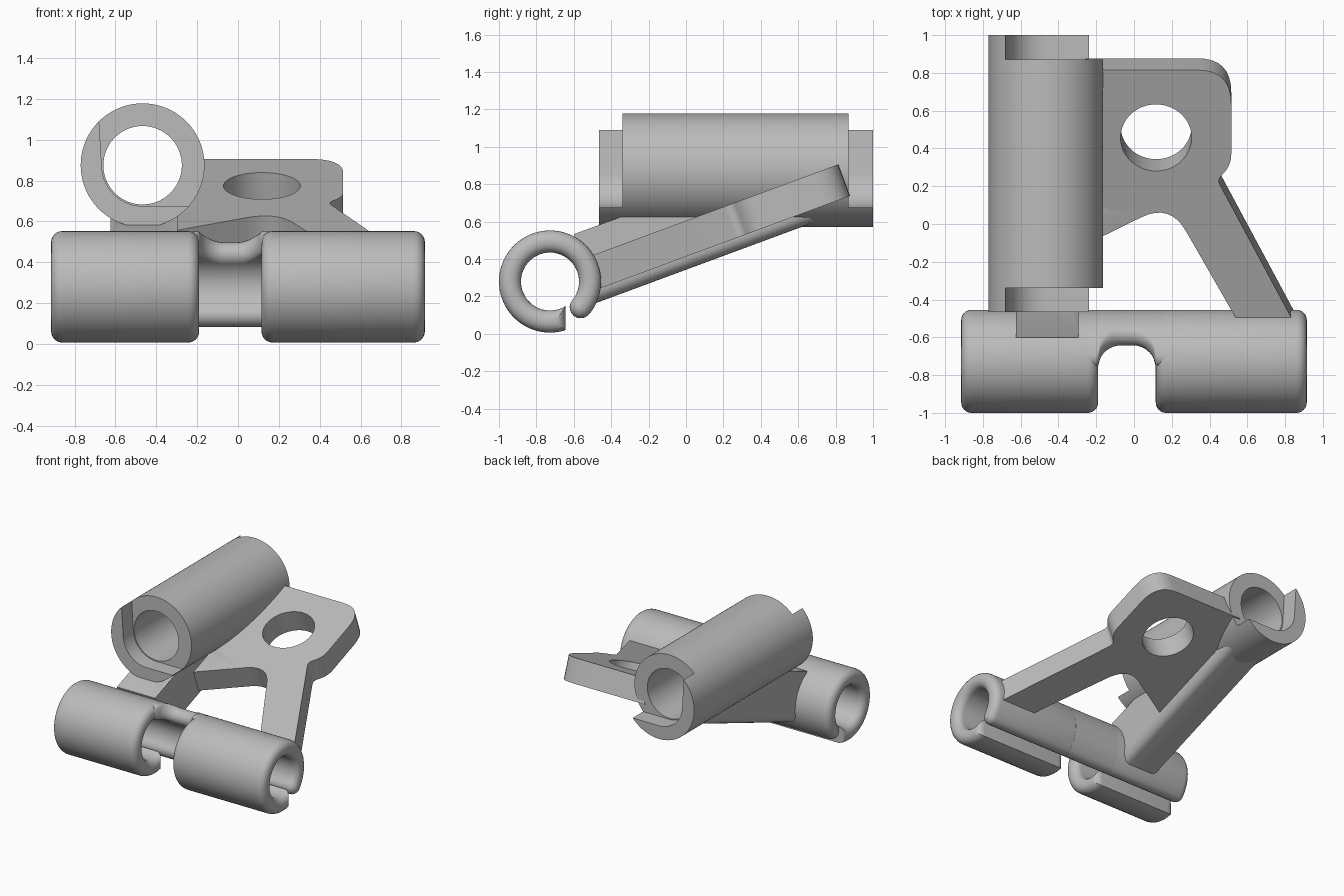
import bpy, bmesh
from math import sin, cos, acos, pi, radians
from mathutils import Vector

cube = bpy.data.objects.get("Cube")
if cube:
    bpy.data.objects.remove(cube, do_unlink=True)

grey = bpy.data.materials.new("plain_grey")
grey.use_nodes = True
COLOUR = (0.5, 0.5, 0.5, 1)
grey.diffuse_color = COLOUR
grey.node_tree.nodes["Principled BSDF"].inputs["Base Color"].default_value = COLOUR


def loft(name, rings, bevel_rule=None, bevel=0.0):
    """Join equal rings of points into a closed solid."""
    bm = bmesh.new()
    rows = [[bm.verts.new(p) for p in ring] for ring in rings]
    n = len(rows[0])
    for a, b in zip(rows, rows[1:]):
        for i in range(n):
            j = (i + 1) % n
            bm.faces.new((a[i], a[j], b[j], b[i]))
    bm.faces.new(rows[0][::-1])
    bm.faces.new(rows[-1])
    bmesh.ops.recalc_face_normals(bm, faces=bm.faces)
    if bevel_rule:
        edges = [e for e in bm.edges if bevel_rule(e)]
        bmesh.ops.bevel(bm, geom=edges, offset=bevel, segments=6,
                        profile=0.5, affect='EDGES')
    mesh = bpy.data.meshes.new(name)
    bm.to_mesh(mesh)
    bm.free()
    mesh.materials.append(grey)
    obj = bpy.data.objects.new(name, mesh)
    bpy.context.collection.objects.link(obj)
    return obj


def finish(obj, cutters=()):
    """Cut the part, then smooth its curved faces."""
    for c in cutters:
        mod = obj.modifiers.new("cut", 'BOOLEAN')
        mod.operation, mod.solver, mod.object = 'DIFFERENCE', 'EXACT', c
    if cutters:
        bpy.context.view_layer.update()
        dg = bpy.context.evaluated_depsgraph_get()
        mesh = bpy.data.meshes.new_from_object(obj.evaluated_get(dg))
        obj.modifiers.clear()
        obj.data = mesh
    obj.data.shade_smooth()
    obj.data.set_sharp_from_angle(angle=radians(32))


def rounded(corners, steps=8):
    """Outline from (x, y, rounding) corners."""
    out = []
    for i, (x, y, t) in enumerate(corners):
        c = Vector((x, y))
        if not t:
            out.append(c)
            continue
        p, q = [c + (Vector(corners[k][:2]) - c).normalized() * t
                for k in (i - 1, (i + 1) % len(corners))]
        for k in range(steps + 1):
            f = k / steps
            out.append(p * (1 - f) ** 2 + c * 2 * f * (1 - f) + q * f * f)
    return out


def arc(cx, cy, r, start, end, n):
    return [(cx + r * cos(start + (end - start) * k / n),
             cy + r * sin(start + (end - start) * k / n)) for k in range(n + 1)]


def along_x(pts, x):
    return [(x, a, b) for a, b in pts]


def along_y(pts, y):
    return [(a, y, b) for a, b in pts]


# Clip hinge: open C section, swept along x
HY, HZ, R_OUT, R_IN = -0.727, 0.28, 0.273, 0.155
MID, WALL = (R_OUT + R_IN) / 2, (R_OUT - R_IN) / 2
LIP = radians(-40)
GAP = 0.083


def clip_section(inset=0.0, end=None):
    ro, ri = R_OUT - inset, R_IN + inset
    cap = WALL - inset
    if end is None:
        e_out = 2 * pi - acos((GAP - inset) / ro)
        e_in = 2 * pi - acos((GAP - inset) / ri)
        tip = []
    else:
        e_out = e_in = end
        tip = arc(HY + MID * cos(end), HZ + MID * sin(end), cap, end, end + pi, 10)[1:-1]
    lip = arc(HY + MID * cos(LIP), HZ + MID * sin(LIP), cap, LIP + pi, LIP + 2 * pi, 10)[1:-1]
    return (arc(HY, HZ, ro, LIP, e_out, 64) + tip
            + arc(HY, HZ, ri, e_in, LIP, 64) + lip)


def clip_tube(name, x0, x1, b=0.055, steps=6):
    turn = [k / steps * pi / 2 for k in range(steps + 1)]
    edge = [(b * (1 - cos(a)), b * (1 - sin(a))) for a in turn]
    stations = [(x0 + d, s) for d, s in edge] + [(x1 - d, s) for d, s in reversed(edge)]
    finish(loft(name, [along_x(clip_section(s), x) for x, s in stations]))


N0, N1 = -0.19, 0.115
clip_tube("right_clip_tube", -0.915, N0)
clip_tube("left_clip_tube", N1, 0.915)

# Strip joining the two tubes behind the rounded notch
rings, FILLET, STEPS = [], 0.12, 40
for k in range(STEPS + 1):
    x = N0 - 0.05 + (N1 - N0 + 0.1) * k / STEPS
    d = min(max(min(x - N0, N1 - x), 0), FILLET)
    depth = GAP - FILLET + (FILLET ** 2 - (FILLET - d) ** 2) ** 0.5
    rings.append(along_x(clip_section(0, acos((depth + 0.06) / MID)), x))
finish(loft("clip_bridge", rings))

# Cutters
BX, BZ = -0.467, 0.875


def barrel_circle(r):
    return arc(BX, BZ, r, 0, 2 * pi, 96)[:-1]


def cylinder_y(name, r, y0, y1):
    return loft(name, [along_y(barrel_circle(r), y) for y in (y0, y1)])


bore = cylinder_y("bore_cutter", 0.192, -1.2, 1.2)
wide_bore = cylinder_y("clearance_cutter", 0.25, -1.2, 1.2)
hinge_bore = loft("hinge_cutter", [along_x(arc(HY, HZ, 0.2, 0, 2 * pi, 64)[:-1], x)
                                   for x in (-1, 1)])
step = ([(-0.69, 1.3), (-0.68, 1.09)]
        + arc(BX, BZ, 0.2, radians(185), radians(270), 16) + [(0, 0.675), (0, 1.3)])
front_step = loft("front_step_cutter", [along_y(step, y) for y in (-0.6, -0.34)])
back_step = loft("back_step_cutter", [along_y(step, y) for y in (0.87, 1.2)])

# Barrel with stepped ends
finish(cylinder_y("barrel", 0.303, -0.465, 1.0), (bore, front_step, back_step))

# Sloping arm under the barrel, lower edges rounded
side = [(-0.6, 0.533), (0.7, 1.01), (0.7, 0.602), (-0.5, 0.158), (-0.53, 0.25)]
arm = loft("barrel_arm", [along_x(side, x) for x in (-0.625, -0.295)],
           lambda e: abs(e.verts[0].co.x - e.verts[1].co.x) < 0.01
           and all(v.co.z < 0.61 and (v.co.y > 0.6 or v.co.z < 0.2) for v in e.verts), 0.065)
finish(arm, (hinge_bore, wide_bore))

# Tilted bracket plate with a round hole
TILT = radians(20.3)
outline = rounded([(-0.4, 0.815, 0), (0.515, 0.815, 0.18), (0.515, 0.31, 0.06),
                   (0.44, 0.235, 0.035), (0.867, -0.56, 0), (0.575, -0.56, 0),
                   (0.19, 0.11, 0.17), (-0.4, -0.18, 0)])


def on_slope(pts, h):
    """Lay x, v points on the sloping plane, raised by h along its normal."""
    return [(x, v * cos(TILT) - h * sin(TILT), 0.605 + v * sin(TILT) + h * cos(TILT))
            for x, v in pts]


flat = [(p.x, p.y / cos(TILT)) for p in outline]
hole = arc(0.117, 0.457 / cos(TILT), 0.188, 0, 2 * pi, 64)[:-1]
hole_cutter = loft("hole_cutter", [on_slope(hole, h) for h in (-0.4, 0.2)])
plate = loft("bracket_plate", [on_slope(flat, h) for h in (-0.18, 0)])
finish(plate, (hole_cutter, wide_bore))

for c in (bore, wide_bore, hinge_bore, front_step, back_step, hole_cutter):
    bpy.data.objects.remove(c, do_unlink=True)
